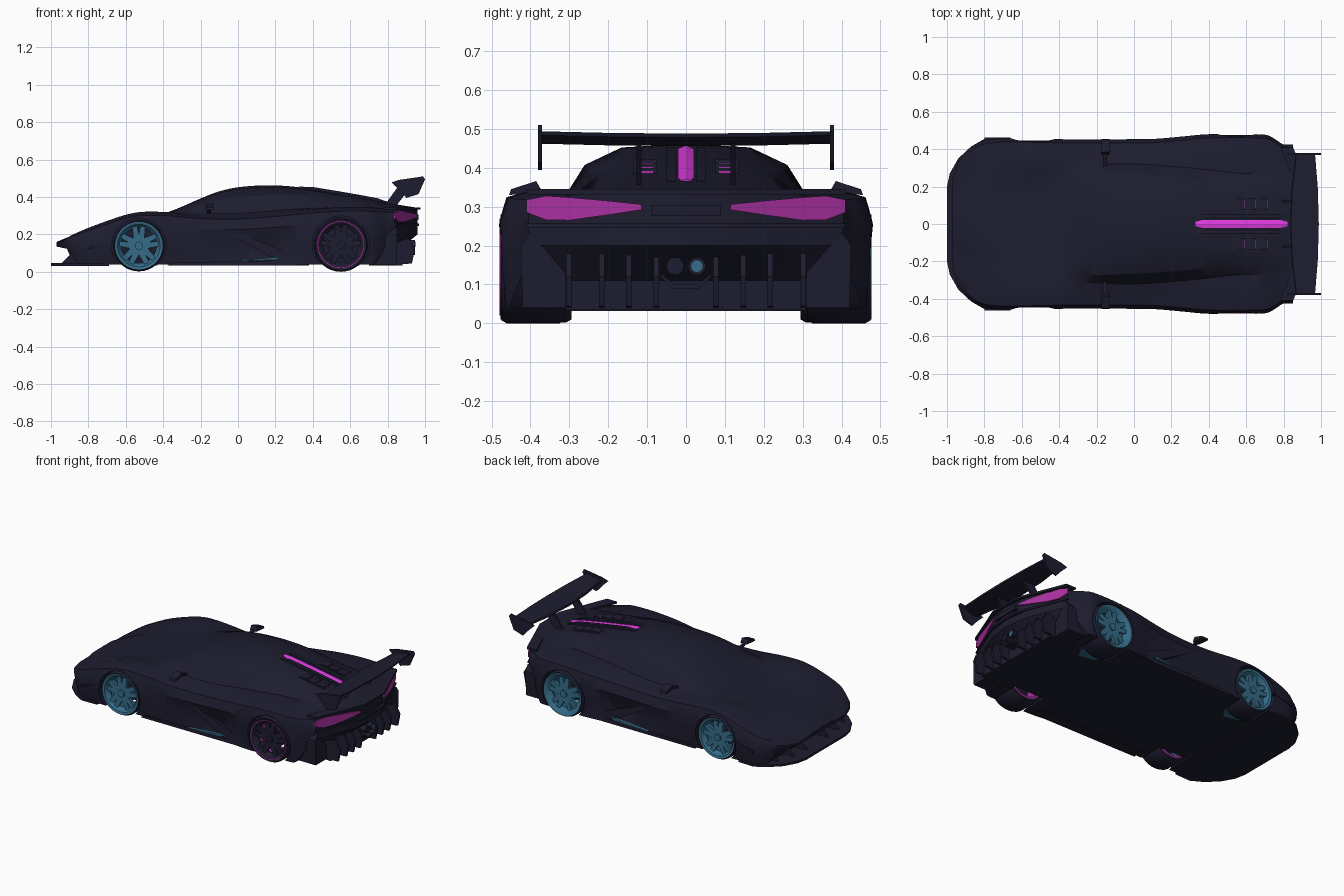
import bpy, bmesh, math
from math import sin, cos, pi, radians

if "Cube" in bpy.data.objects:
    bpy.data.objects.remove(bpy.data.objects["Cube"])


def material(name, rgb):
    m = bpy.data.materials.new(name)
    m.diffuse_color = (*rgb, 1)
    m.use_nodes = True
    m.node_tree.nodes["Principled BSDF"].inputs["Base Color"].default_value = m.diffuse_color
    return m


DARK = material("midnight_body", (0.0125, 0.012, 0.029))
TEAL = material("teal_rim", (0.035, 0.15, 0.25))
PINK = material("bright_magenta", (0.85, 0.05, 0.85))
LAMP = material("lamp_magenta", (0.40, 0.03, 0.36))


def make(name, verts, faces, mat):
    bm = bmesh.new()
    vs = [bm.verts.new(v) for v in verts]
    for f in faces:
        bm.faces.new([vs[i] for i in f])
    bmesh.ops.remove_doubles(bm, verts=bm.verts, dist=1e-5)
    bmesh.ops.recalc_face_normals(bm, faces=bm.faces)
    me = bpy.data.meshes.new(name)
    bm.to_mesh(me)
    bm.free()
    me.materials.append(mat)
    ob = bpy.data.objects.new(name, me)
    bpy.context.collection.objects.link(ob)
    return ob


def prism(name, pts, axis, lo, hi, mat=DARK):
    """Extrude a 2D outline along one axis."""
    put = {"x": lambda a, b, t: (t, a, b), "y": lambda a, b, t: (a, t, b),
           "z": lambda a, b, t: (a, b, t)}[axis]
    n = len(pts)
    verts = [put(a, b, t) for t in (lo, hi) for a, b in pts]
    faces = [list(range(n)), list(range(n, 2 * n))]
    faces += [(i, (i + 1) % n, n + (i + 1) % n, n + i) for i in range(n)]
    return make(name, verts, faces, mat)


def box(name, x, y, z, mat=DARK):
    return prism(name, [(x[0], z[0]), (x[1], z[0]), (x[1], z[1]), (x[0], z[1])], "y", *y, mat)


def pair(name, pts, y0, y1, mat=DARK):
    """Side-view outline built on both sides of the car."""
    for s, tag in ((-1, "right"), (1, "left")):
        prism(f"{name}_{tag}", pts, "y", s * y0, s * y1, mat)


def circle(cx, cz, r, n=32):
    return [(cx + r * cos(2 * pi * i / n), cz + r * sin(2 * pi * i / n)) for i in range(n)]


def smooth(ob, angle=32):
    bpy.ops.object.select_all(action="DESELECT")
    ob.select_set(True)
    bpy.context.view_layer.objects.active = ob
    bpy.ops.object.shade_smooth_by_angle(angle=radians(angle))


def lathe(name, prof, cx, cy, cz, side, mat, n=36):
    """Spin a closed (radius, outward offset) profile about the axle."""
    k = len(prof)
    verts = [(cx + r * cos(2 * pi * i / n), cy + side * o, cz + r * sin(2 * pi * i / n))
             for i in range(n) for r, o in prof]
    faces = [(i * k + j, i * k + (j + 1) % k, (i + 1) % n * k + (j + 1) % k, (i + 1) % n * k + j)
             for i in range(n) for j in range(k)]
    smooth(make(name, verts, faces, mat))


def linear(p, x):
    for (a, u), (b, v) in zip(p, p[1:]):
        if x <= b:
            return u + (v - u) * max(0, (x - a) / (b - a))
    return p[-1][1]


def curve(p, x):
    """Smooth cubic through control points."""
    n = len(p)
    x = min(max(x, p[0][0]), p[-1][0])
    i = next(i for i in range(n - 1) if x <= p[i + 1][0])

    def slope(j):
        a, b = p[max(j - 1, 0)], p[min(j + 1, n - 1)]
        return (b[1] - a[1]) / (b[0] - a[0])
    h = p[i + 1][0] - p[i][0]
    t = (x - p[i][0]) / h
    return ((2 * t**3 - 3 * t**2 + 1) * p[i][1] + (t**3 - 2 * t**2 + t) * h * slope(i)
            + (3 * t**2 - 2 * t**3) * p[i + 1][1] + (t**3 - t**2) * h * slope(i + 1))


# Body control curves along the length
TOP = [(-.97, .16), (-.87, .2), (-.7, .255), (-.5, .3), (-.4, .312), (-.3, .348), (-.2, .392),
       (-.1, .43), (0, .452), (.15, .462), (.3, .455), (.5, .425), (.7, .39), (.85, .36), (.96, .342)]
WIDTH = [(-.97, .24), (-.94, .33), (-.87, .41), (-.8, .448), (-.66, .458), (-.3, .452), (.1, .455),
         (.25, .467), (.4, .48), (.7, .478), (.8, .46), (.88, .43), (.96, .405)]
FENDER = [(-.97, .15), (-.87, .205), (-.7, .272), (-.55, .316), (-.4, .32), (-.2, .303), (0, .3),
          (.2, .315), (.4, .335), (.55, .345), (.7, .345), (.85, .335), (.96, .325)]
VALLEY = [(-.97, .155), (-.7, .256), (-.53, .303), (-.35, .314), (0, .312), (.3, .335), (.6, .345), (.96, .335)]
CABIN = [(-.97, .12), (-.7, .22), (-.4, .3), (0, .32), (.3, .3), (.6, .27), (.96, .28)]
ROOF = [(-.97, .06), (-.7, .14), (-.4, .2), (0, .175), (.3, .155), (.6, .13), (.96, .15)]
FLOOR = [(-.97, .135), (-.9, .12), (-.865, .038), (.76, .038), (.96, .2)]
TUCK = [(-.97, 0), (-.4, 0), (-.25, .015), (.08, .035), (.28, .035), (.4, .01), (.96, 0)]


def sweep(x, y):
    """Pull the tail corners forward."""
    t = min(max((x - .7) / .26, 0), 1)
    return x - t * .4 * max(0, abs(y) - .1)


def section(x):
    w, zf, zb, zt = curve(WIDTH, x), curve(FENDER, x), linear(FLOOR, x), curve(TOP, x)
    c, r, zv = curve(CABIN, x), curve(ROOF, x), curve(VALLEY, x)
    hgt = zf - zb
    top = [(w - .1, zf), (c, zv), ((c + r) / 2 + .018, zv + (zt - zv) * .62), (r, zv + (zt - zv) * .93), (0, zt)]
    low = [(y, zb) for y, _ in reversed(top)]
    side = [(w - .015, zb), (w - linear(TUCK, x), zb + hgt * .35), (w, zb + hgt * .72),
            (w - .02, zf - hgt * .07)]
    return low + side + top


# Main body shell
N, K = 64, 14
xs = [-.97 + 1.93 * i / N for i in range(N + 1)]
verts, faces = [], []
for s in (1, -1):
    o = len(verts)
    for x in xs:
        verts += [(sweep(x, y), s * y, z) for y, z in section(x)]
    faces += [(o + i * K + j, o + i * K + j + 1, o + (i + 1) * K + j + 1, o + (i + 1) * K + j)
              for i in range(N) for j in range(K - 1)]
    for e in (o, o + N * K):
        faces += [(e + i, e + i + 1, e + 12 - i, e + 13 - i) for i in range(4)]
        faces.append([e + i for i in range(4, 10)])
body = make("body_shell", verts, faces, DARK)

# Wheel wells cut out of the body
WHEELS = [("front", -.53, .14, .138, .37, .075), ("rear", .55, .145, .145, .393, .082)]
for tag, wx, wz, r, yc, half in WHEELS:
    for s in (1, -1):
        cut = prism("well_cutter", circle(wx, wz, r + .008, 40), "y", s * .28, s * .6)
        cut.hide_render = True
        mod = body.modifiers.new("well", "BOOLEAN")
        mod.operation, mod.solver, mod.object = "DIFFERENCE", "EXACT", cut
        bpy.context.view_layer.objects.active = body
        bpy.ops.object.modifier_apply(modifier=mod.name)
        bpy.data.objects.remove(cut)
smooth(body, 30)

# Wheels: tyre, rim, spokes, hub, inner barrel
for tag, wx, wz, r, yc, h in WHEELS:
    for s, sd in ((-1, "right"), (1, "left")):
        dark = tag == "rear" and s < 0
        rim = DARK if dark else TEAL
        n, cy = f"{tag}_{sd}", s * yc
        lathe(n + "_tyre", [(r - .022, -h + .004), (r - .008, -h), (r, -h + .014), (r, h - .014),
                            (r - .008, h), (r - .022, h - .004)], wx, cy, wz, s, DARK)
        lathe(n + "_rim", [(.094, h - .03), (r - .024, h - .002), (r - .01, h + .002), (r - .02, h - .04),
                           (.094, h - .04)], wx, cy, wz, s, rim)
        lathe(n + "_barrel", [(r - .03, -h + .03), (r - .021, -h + .03), (r - .021, h - .03),
                              (r - .03, h - .03)], wx, cy, wz, s, LAMP if dark else TEAL)
        lathe(n + "_inner_ring", [(r - .034, -h + .002), (r - .021, -h + .002), (r - .021, -h + .03),
                                  (r - .034, -h + .03)], wx, cy, wz, s, LAMP if s < 0 else TEAL)
        if dark:
            lathe(n + "_rim_stripe", [(r - .026, h), (r - .02, h), (r - .02, h + .004), (r - .026, h + .004)],
                  wx, cy, wz, s, LAMP)
        star = []
        for k in range(5):
            for a, q in ((-36, .05), (-19, .108), (-5, .108), (0, .062), (5, .108), (19, .108)):
                t = radians(90 + 72 * k + a)
                star.append((wx + q * cos(t), wz + q * sin(t)))
        prism(n + "_spokes", star, "y", cy + s * (h - .035), cy + s * (h - .015), rim)
        prism(n + "_hub", circle(wx, wz, .022, 12), "y", cy, cy + s * (h - .005), rim)
        prism(n + "_brake", circle(wx, wz, .07, 24), "y", cy - s * .02, cy - s * .005)
    # Teal inboard panel beside the left wheels
    prism(tag + "_inboard_panel", [(wx - .08, .3), (wx + .1, .3), (wx + .06, .23), (wx - .04, .25)],
          "z", .033, .04, TEAL)

# Front splitter and mouth fins
edge = [(-1, .2), (-.985, .27), (-.94, .35), (-.87, .415), (-.8, .455), (-.69, .452)]
prism("front_splitter", edge + [(x, -y) for x, y in reversed(edge)], "z", .032, .046)
for i, (y, x) in enumerate(((.1, -.95), (.22, -.94), (.33, -.9))):
    pair(f"mouth_fin_{i}", [(x, .04), (-.83, .04), (-.83, .13), (x + .03, .135), (x + .05, .09)], y, y + .014)
pair("canard", [(-.8, .12), (-.66, .155), (-.66, .167), (-.8, .132)], .42, .462)

# Side skirts, diagonal blades, teal sill inserts
pair("side_skirt", [(-.38, .034), (.38, .034), (.38, .055), (.3, .062), (-.34, .05)], .38, .45)
pair("door_blade", [(-.12, .245), (-.02, .215), (.36, .07), (.3, .055), (.16, .085)], .41, .445)
pair("sill_insert", [(-.04, .056), (.2, .064), (.23, .08), (.1, .068)], .43, .454, TEAL)

# Mirrors
for s, sd in ((-1, "right"), (1, "left")):
    prism("mirror_" + sd, [(s * .37, .338), (s * .455, .33), (s * .45, .345), (s * .385, .366)], "x", -.175, -.13)
    prism("mirror_stalk_" + sd, [(s * .3, .31), (s * .3, .322), (s * .39, .35), (s * .39, .338)], "x", -.165, -.145)

# Glowing roof spine sunk between two rails, following the roofline
line = [.33 + .49 * i / 14 for i in range(15)]
rings = []
for i, x in enumerate(line):
    w = .012 if i in (0, 14) else .021
    z = curve(TOP, x) + .004
    rings += [(x, -w, z - .03), (x, w, z - .03), (x, w, z - .002), (x, 0, z + .002), (x, -w, z - .002)]
make("roof_spine", rings, [(5 * i + j, 5 * i + (j + 1) % 5, 5 * i + 5 + (j + 1) % 5, 5 * i + 5 + j)
                           for i in range(14) for j in range(5)] + [range(5), range(70, 75)], PINK)
up = [(x, curve(TOP, x) + .012 * min(1, i / 2, (14 - i) / 2)) for i, x in enumerate(line)]
pair("spine_rail", up + [(x, z - .035) for x, z in reversed(up)], .026, .05)

# Engine cover louvres with glowing slits
for i, x in enumerate((.56, .62, .68)):
    z = curve(TOP, x)
    pair(f"engine_louvre_{i}", [(x - .03, z - .015), (x + .03, z - .022), (x + .03, z + .006), (x - .03, z + .004)],
         .075, .135)
    pair(f"louvre_glow_{i}", [(x + .03, z - .014), (x + .033, z - .014), (x + .033, z - .002), (x + .03, z - .002)],
         .085, .125, LAMP)


# Tail lamps and lips wrapped along the swept tail
def tail_x(y):
    return .96 - .4 * max(0, abs(y) - .1)


rows = [(.115, .292, .306), (.2, .279, .315), (.3, .265, .324), (.36, .266, .328), (.41, .285, .318)]
for s, sd in ((-1, "right"), (1, "left")):
    v = [(tail_x(y) + d, s * y, z) for y, a, b in rows for d, z in ((-.002, a), (.007, a), (.007, b), (-.002, b))]
    f = [(4 * i + j, 4 * i + (j + 1) % 4, 4 * i + 4 + (j + 1) % 4, 4 * i + 4 + j) for i in range(4) for j in range(4)]
    make("tail_lamp_" + sd, v, f + [(0, 1, 2, 3), (16, 17, 18, 19)], LAMP)
for name, out, lo, hi in (("tail_lip", .015, .332, .345), ("lower_tail_lip", .008, .245, .257)):
    back = [(tail_x(y) + out, y) for y in (-.41, -.1, .1, .41)]
    prism(name, back + [(x - .07, y) for x, y in reversed(back)], "z", lo, hi)
box("tail_centre_panel", (.94, .966), (-.09, .09), (.278, .305))

# Rear corner bumpers, diffuser and exhausts
for s, sd in ((-1, "right"), (1, "left")):
    prism("rear_corner_" + sd, [(s * .31, .04), (s * .42, .04), (s * .425, .2), (s * .4, .235), (s * .31, .13)],
          "x", .715, .85)
box("diffuser_core", (.7, .88), (-.31, .31), (.034, .11))
for i, y in enumerate((.07, .14, .21, .295)):
    pair(f"diffuser_fin_{i}", [(.74, .034), (.93, .044), (.945, .12), (.91, .18), (.74, .12)], y, y + .014)
prism("diffuser_tray", [(-.07, .125), (-.035, .09), (.035, .09), (.07, .125), (.06, .125), (.03, .1),
                        (-.03, .1), (-.06, .125)], "x", .8, .945)
for y, m, sd in ((-.028, DARK, "right"), (.028, TEAL, "left")):
    prism("exhaust_" + sd, circle(y, .147, .023, 16), "x", .86, .945)
    prism("exhaust_core_" + sd, circle(y, .147, .015, 16), "x", .94, .948, m)

# Rear wing: bowed blade with endplates and struts
blade = []
for y in (-.375, -.19, 0, .19, .375):
    q = (y / .375) ** 2
    a, b, u = .835 + .03 * q, .985 - .02 * q, .006 * q
    blade += [(a, y, .458 + u), (.9, y, .456 + u), (b, y, .478 + u), (b + .003, y, .488 + u),
              (.91, y, .475 + u), (a + .004, y, .47 + u)]
smooth(make("rear_wing", blade, [(6 * i + j, 6 * i + (j + 1) % 6, 6 * i + 6 + (j + 1) % 6, 6 * i + 6 + j)
                                 for i in range(4) for j in range(6)] + [range(6), range(24, 30)], DARK), 25)
pair("wing_endplate", [(.82, .478), (.865, .492), (.99, .51), (1, .495), (.965, .415), (.9, .395), (.865, .435)],
     .37, .38)
pair("wing_strut", [(.78, .35), (.84, .345), (.93, .462), (.86, .462)], .115, .127)
